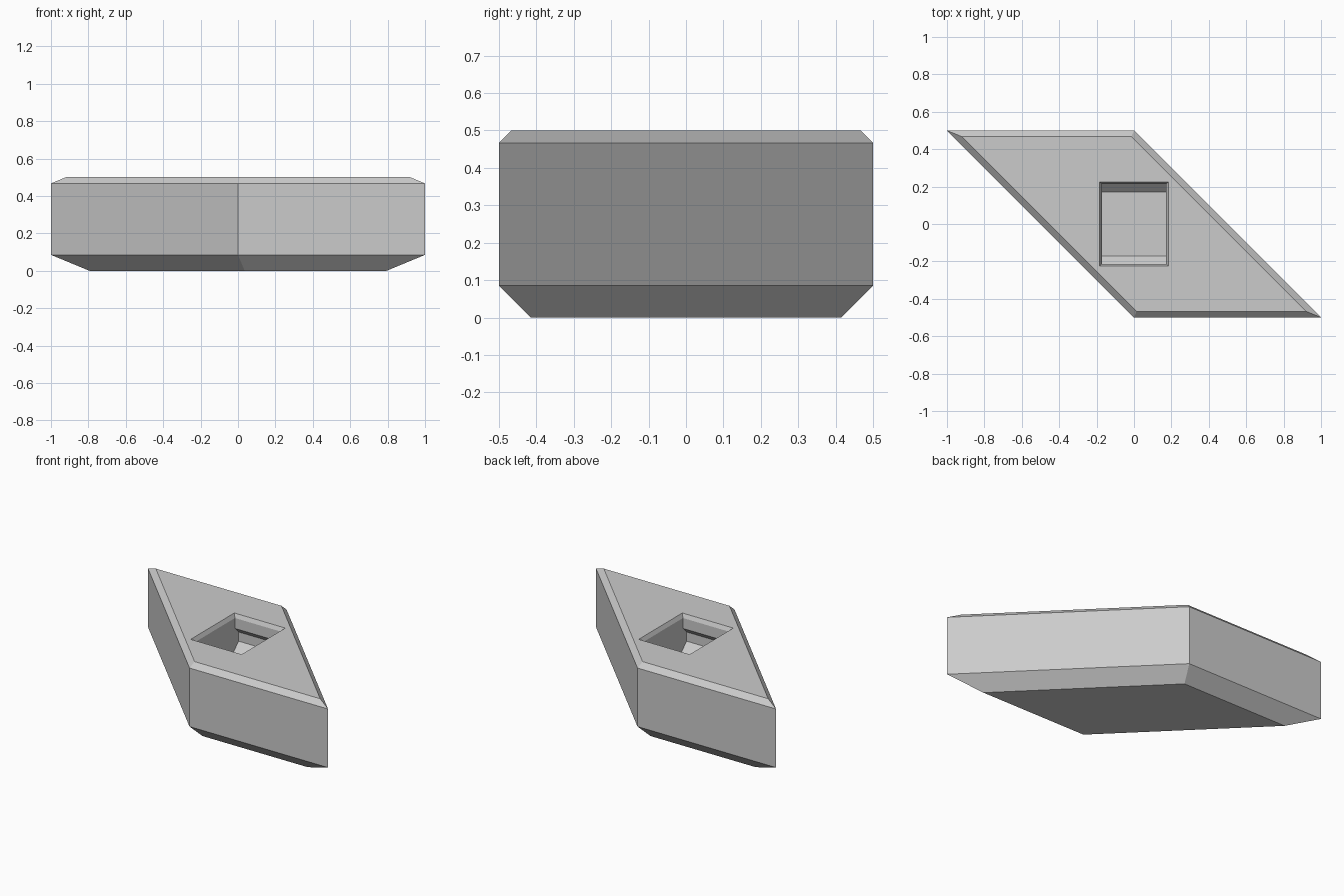
import bpy
import bmesh
from math import sqrt

default_cube = bpy.data.objects.get("Cube")
if default_cube:
    bpy.data.objects.remove(default_cube, do_unlink=True)

# One plain grey material
grey = bpy.data.materials.new("plain_grey")
grey.use_nodes = True
colour = (0.6, 0.6, 0.6, 1)
grey.diffuse_color = colour
grey.node_tree.nodes["Principled BSDF"].inputs["Base Color"].default_value = colour


def rhombus(inset, z):
    """Slanted outline, moved inwards by the same distance on every side."""
    y = 0.5 - inset
    near = 0.5 - inset * sqrt(2) - y
    far = 0.5 - inset * sqrt(2) + y
    return [(-far, y, z), (near, y, z), (far, -y, z), (-near, -y, z)]


def rectangle(x, y, z):
    return [(-x, y, z), (x, y, z), (x, -y, z), (-x, -y, z)]


# Outer shell from the underside up, then down into the socket
rings = [
    rhombus(0.085, 0),
    rhombus(0, 0.085),
    rhombus(0, 0.467),
    rhombus(0.033, 0.5),
    rectangle(0.184, 0.225, 0.5),      # socket rim
    rectangle(0.171, 0.213, 0.475),    # rim chamfer
    rectangle(0.171, 0.213, 0.407),    # straight wall
    rectangle(0.171, 0.25, 0.37),      # undercut groove, top
    rectangle(0.171, 0.25, 0.31),      # undercut groove, bottom
    rectangle(0.171, 0.172, 0.232),    # ramps down to the floor
]

bm = bmesh.new()
loops = [[bm.verts.new(p) for p in ring] for ring in rings]
for low, high in zip(loops, loops[1:]):
    for i in range(4):
        j = (i + 1) % 4
        bm.faces.new((low[i], low[j], high[j], high[i]))
bm.faces.new(loops[0])
bm.faces.new(loops[-1])
bmesh.ops.recalc_face_normals(bm, faces=bm.faces)

mesh = bpy.data.meshes.new("slanted_block")
bm.to_mesh(mesh)
bm.free()
mesh.materials.append(grey)
block = bpy.data.objects.new("slanted_block", mesh)
bpy.context.collection.objects.link(block)
